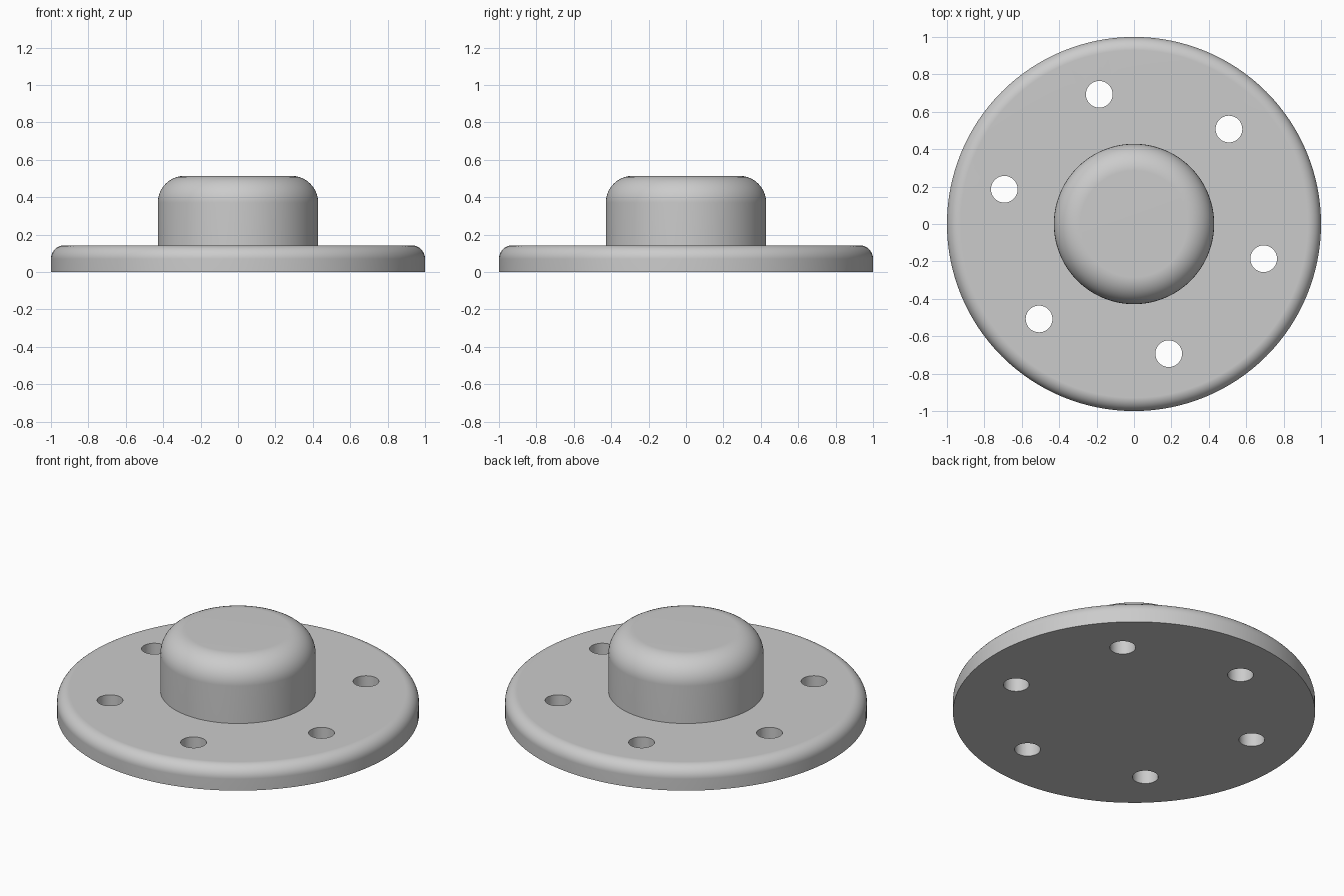
import bpy, bmesh, math
from mathutils import Matrix

if "Cube" in bpy.data.objects:
    bpy.data.objects.remove(bpy.data.objects["Cube"])

U = 1 / 14            # design unit: flange radius is 14 units
SEGMENTS = 128


def fillet(cx, cz, r, steps=10):
    """Quarter round from the outer side up to the top."""
    return [(cx + r * math.cos(a), cz + r * math.sin(a))
            for a in (math.pi / 2 * i / steps for i in range(steps + 1))]


def make_object(name, bm):
    bmesh.ops.recalc_face_normals(bm, faces=bm.faces)
    mesh = bpy.data.meshes.new(name)
    bm.to_mesh(mesh)
    bm.free()
    obj = bpy.data.objects.new(name, mesh)
    bpy.context.collection.objects.link(obj)
    return obj


grey = bpy.data.materials.new("light grey")
grey.diffuse_color = (0.6, 0.6, 0.6, 1)
grey.use_nodes = True
grey.node_tree.nodes["Principled BSDF"].inputs["Base Color"].default_value = grey.diffuse_color

# Flange and hub: one turned profile, from the bottom centre to the top centre
profile = ([(0, 0), (14, 0)] + fillet(13, 1, 1)
           + [(6, 2)] + fillet(4, 5.2, 2) + [(0, 7.2)])
bm = bmesh.new()
verts = [bm.verts.new((r * U, 0, z * U)) for r, z in profile]
edges = [bm.edges.new(pair) for pair in zip(verts, verts[1:])]
bmesh.ops.spin(bm, geom=verts + edges, cent=(0, 0, 0), axis=(0, 0, 1),
               angle=math.tau, steps=SEGMENTS, use_duplicate=False)
bmesh.ops.remove_doubles(bm, verts=bm.verts, dist=1e-5)
flange = make_object("flange_with_hub", bm)
flange.data.materials.append(grey)

# Bolt holes: six cutters on a circle
bm = bmesh.new()
for i in range(6):
    a = math.radians(45 + 60 * i)
    place = Matrix.Translation((10.05 * U * math.cos(a), 10.05 * U * math.sin(a), U))
    bmesh.ops.create_cone(bm, cap_ends=True, segments=48, radius1=U, radius2=U,
                          depth=4 * U, matrix=place)
cutter = make_object("bolt_hole_cutters", bm)
cutter.data.materials.append(grey)
cutter.hide_render = True
cutter.hide_set(True)

bpy.context.view_layer.objects.active = flange
flange.select_set(True)
cut = flange.modifiers.new("bolt holes", 'BOOLEAN')
cut.operation = 'DIFFERENCE'
cut.solver = 'EXACT'
cut.object = cutter
bpy.ops.object.modifier_apply(modifier=cut.name)
bpy.data.objects.remove(cutter)

# Smooth rounds with crisp rims and flat tops
bpy.ops.object.shade_smooth_by_angle(angle=math.radians(30))
weighted = flange.modifiers.new("flat tops", 'WEIGHTED_NORMAL')
weighted.keep_sharp = True
